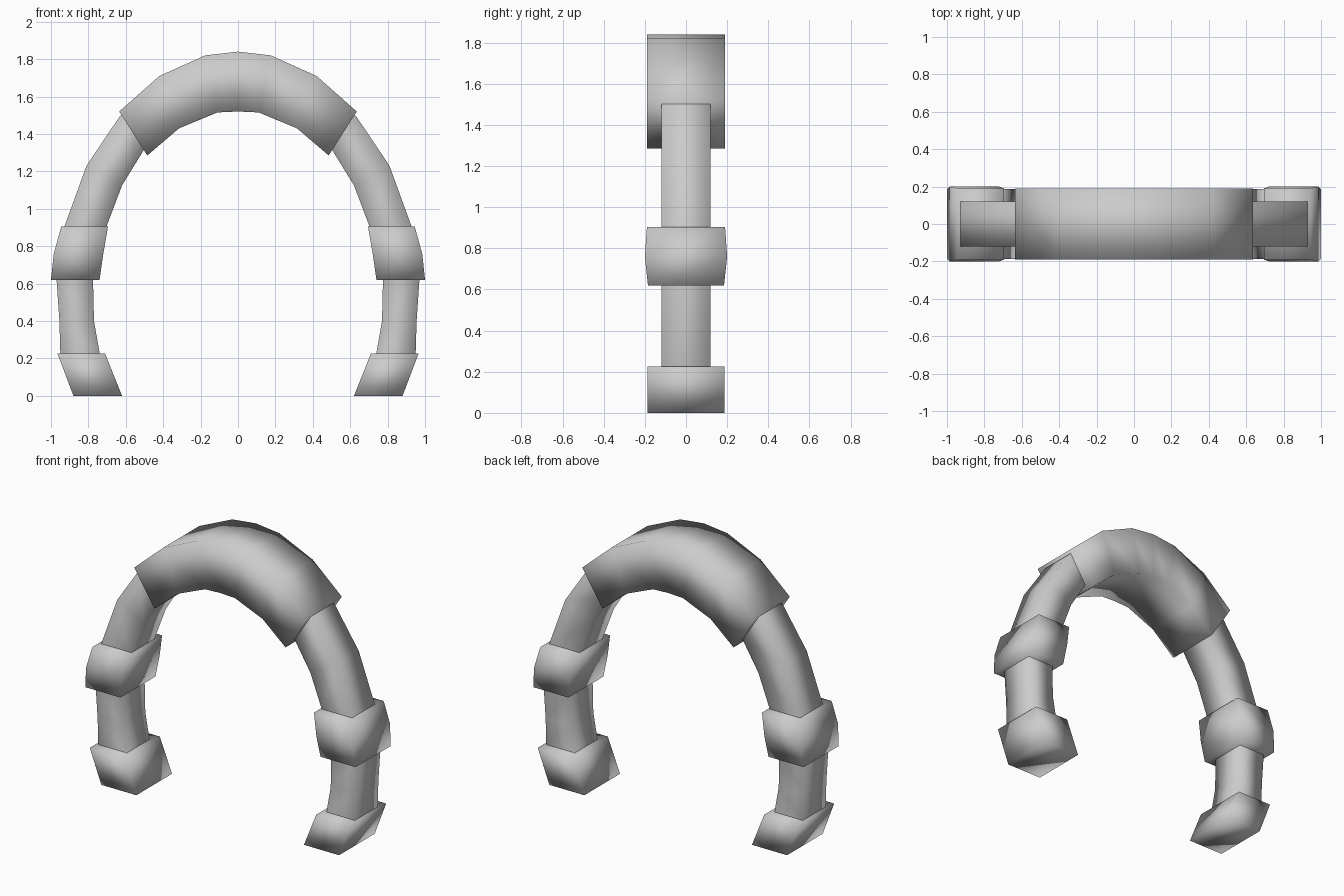
import bpy, bmesh

if "Cube" in bpy.data.objects:
    bpy.data.objects.remove(bpy.data.objects["Cube"])


def rect_tube(name, rings, half_width, side=1):
    """Closed rectangular tube; each ring is (outer x, outer z, inner x, inner z[, half width])."""
    bm = bmesh.new()
    loops = []
    for r in rings:
        xo, zo, xi, zi = r[:4]
        w = r[4] if len(r) > 4 else half_width
        pts = [(xo, -w, zo), (xo, w, zo), (xi, w, zi), (xi, -w, zi)]
        loops.append([bm.verts.new((side * x, y, z)) for x, y, z in pts])
    for a, b in zip(loops, loops[1:]):
        for i in range(4):
            j = (i + 1) % 4
            bm.faces.new((a[i], a[j], b[j], b[i]))
    bm.faces.new(loops[0])
    bm.faces.new(loops[-1])
    bmesh.ops.recalc_face_normals(bm, faces=bm.faces)
    for f in bm.faces:
        f.smooth = True
    mesh = bpy.data.meshes.new(name)
    bm.to_mesh(mesh)
    bm.free()
    obj = bpy.data.objects.new(name, mesh)
    bpy.context.collection.objects.link(obj)
    return obj


# Half profiles in the front plane
foot = [(0.88, 0.0, 0.62, 0.0), (0.965, 0.225, 0.71, 0.225)]
cuff = [(1.0, 0.62, 0.74, 0.62, 0.185), (0.985, 0.76, 0.72, 0.76, 0.2),
        (0.945, 0.905, 0.695, 0.905, 0.19)]
leg = [(0.91, 0.1, 0.70, 0.1), (0.95, 0.23, 0.74, 0.23), (0.955, 0.4, 0.77, 0.4),
       (0.97, 0.62, 0.775, 0.62), (0.93, 0.9, 0.705, 0.9), (0.81, 1.23, 0.62, 1.125),
       (0.635, 1.49, 0.5, 1.32), (0.46, 1.655, 0.35, 1.45)]
half_arch = [(0.635, 1.52, 0.485, 1.285), (0.42, 1.71, 0.315, 1.43),
             (0.175, 1.82, 0.11, 1.515)]

# Legs, feet and cuffs on both sides
for side, tag in ((-1, "left"), (1, "right")):
    rect_tube(f"{tag}_foot", foot, 0.188, side)
    rect_tube(f"{tag}_cuff", cuff, 0.19, side)
    rect_tube(f"{tag}_leg", leg, 0.12, side)

# Thick crown sleeve across the top
mirrored = [(-a, b, -c, d) for a, b, c, d in reversed(half_arch)]
rect_tube("crown_sleeve", half_arch + [(0, 1.84, 0, 1.52)] + mirrored, 0.19)
